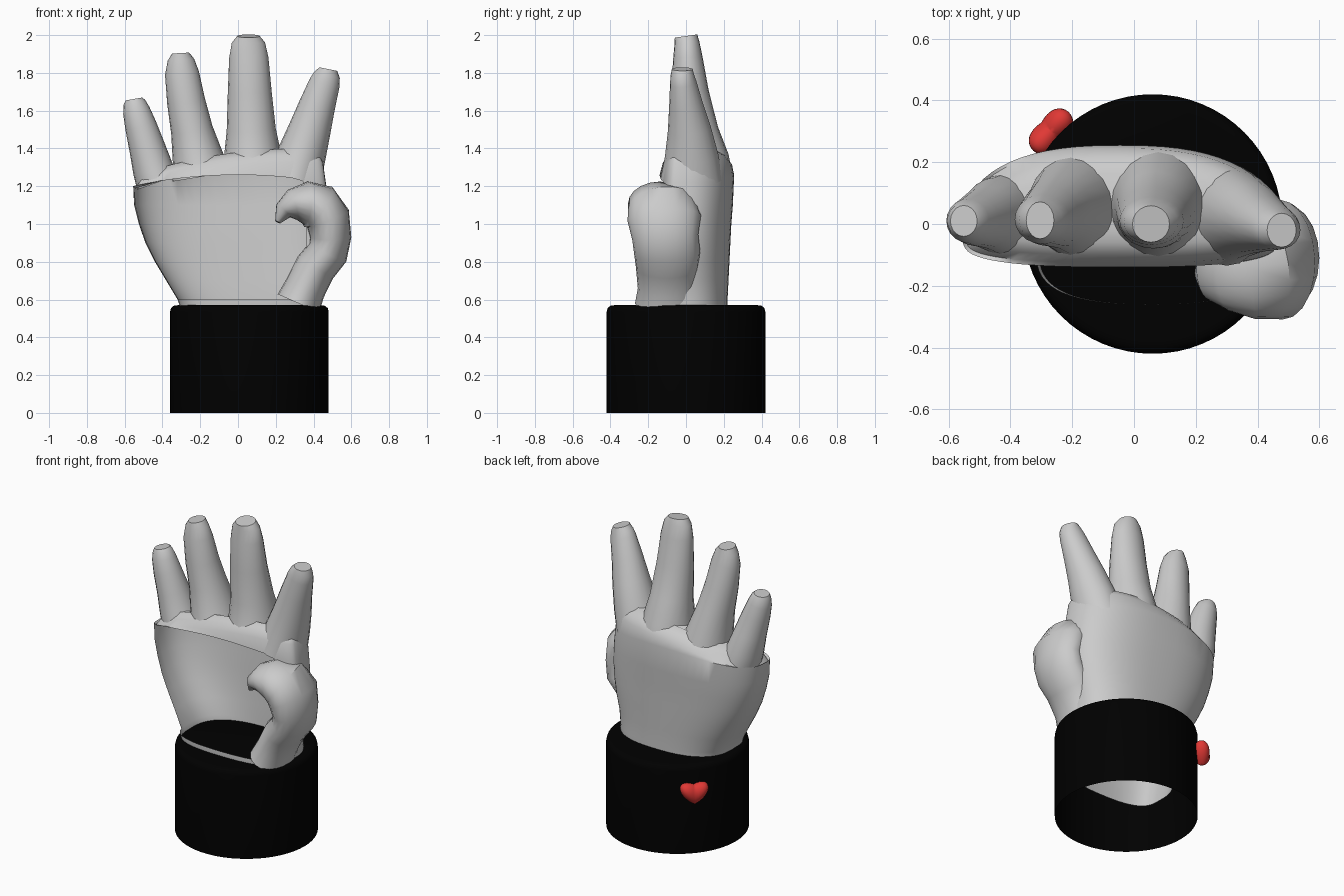
import bpy, bmesh
from math import sin, cos, pi, radians
from mathutils import Vector

if "Cube" in bpy.data.objects:
    bpy.data.objects.remove(bpy.data.objects["Cube"])


def finish(name, bm, color=None, angle=40):
    bmesh.ops.recalc_face_normals(bm, faces=bm.faces)
    me = bpy.data.meshes.new(name)
    bm.to_mesh(me)
    bm.free()
    ob = bpy.data.objects.new(name, me)
    bpy.context.collection.objects.link(ob)
    bpy.ops.object.select_all(action='DESELECT')
    ob.select_set(True)
    bpy.context.view_layer.objects.active = ob
    bpy.ops.object.shade_smooth_by_angle(angle=radians(angle))
    if color:
        mat = bpy.data.materials.new(name + "_color")
        mat.diffuse_color = color
        mat.use_nodes = True
        mat.node_tree.nodes["Principled BSDF"].inputs["Base Color"].default_value = mat.diffuse_color
        me.materials.append(mat)
    return ob


def loft(rings, skip=lambda j, i: False, cap_start=True, cap_end=True):
    """Bridge rings of points; skip(ring, segment) leaves a hole."""
    bm = bmesh.new()
    vs = [[bm.verts.new(p) for p in r] for r in rings]
    n = len(vs[0])
    for j in range(len(vs) - 1):
        for i in range(n):
            if not skip(j, i):
                k = (i + 1) % n
                bm.faces.new((vs[j][i], vs[j][k], vs[j + 1][k], vs[j + 1][i]))
    if cap_start:
        bm.faces.new(vs[0][::-1])
    if cap_end:
        bm.faces.new(vs[-1])
    return bm


def tube(name, rows, n=20, cap_start=False):
    """Tube along a path; row = (x, y, z, half width, half depth)."""
    c = [Vector(r[:3]) for r in rows]
    rings = []
    for j, (_, _, _, ru, rv) in enumerate(rows):
        t = c[min(j + 1, len(c) - 1)] - c[max(j - 1, 0)]
        u = Vector((0, 1, 0)).cross(t).normalized()
        v = t.cross(u).normalized()
        rings.append([c[j] + u * ru * cos(2 * pi * i / n) + v * rv * sin(2 * pi * i / n)
                      for i in range(n)])
    return finish(name, loft(rings, cap_start=cap_start))


def power(v, p=0.8):
    return (1 if v >= 0 else -1) * abs(v) ** p


# Cuff: tube open below, rounded top rim
CX = 0.06
prof = [(.42, 0), (.42, .535), (.415, .555), (.40, .567), (.38, .57)]
finish("cuff", loft([[(CX + r * cos(2 * pi * i / 64), r * sin(2 * pi * i / 64), z)
                      for i in range(64)] for r, z in prof], cap_start=False),
       (0, 0, 0, 1))

# Hand shell: open wrist, back of hand and knuckles, with the palm side left open
N = 64
sections = [  # z, left, right, front, back
    (.24, -.24, .36, -.22, .20),
    (.57, -.31, .43, -.26, .22),
    (.60, -.32, .43, -.26, .22),
    (.70, -.38, .44, -.22, .225),
    (.80, -.44, .465, -.19, .23),
    (.90, -.49, .48, -.17, .235),
    (1.0, -.525, .485, -.155, .24),
    (1.10, -.55, .48, -.145, .248),
    (1.20, -.555, .465, -.14, .255),
    (1.25, -.545, .45, -.125, .245),
    (1.29, -.51, .43, -.10, .215),
    (1.32, -.46, .38, -.06, .165),
]
rings = []
for z, xl, xr, yf, yb in sections:
    ring = []
    for i in range(N):
        a = 2 * pi * i / N
        x = (xl + xr) / 2 + (xr - xl) / 2 * power(cos(a))
        p = .8 if sin(a) > 0 else .5
        mid = -.03
        y = mid + (yb - mid if sin(a) > 0 else mid - yf) * power(sin(a), p)
        lift = .06 * (1 - (x / .56) ** 2) * (z >= 1.2) + .12 * x * (z > 1.22)
        ring.append((x, y, z + lift))
    rings.append(ring)
finish("hand_shell", loft(rings, skip=lambda j, i: 2 <= j < 8 and
                          1.04 < 2 * i / N < 1.72, cap_start=False))

# Fingers
tube("little_finger", [
    (-.425, .03, 1.22, .115, .13), (-.45, .03, 1.29, .108, .12), (-.48, .022, 1.40, .096, .1),
    (-.515, .012, 1.52, .084, .083), (-.538, .01, 1.60, .072, .071),
    (-.548, .01, 1.645, .058, .058), (-.551, .01, 1.662, .044, .05)])
tube("ring_finger", [
    (-.195, .055, 1.25, .155, .175), (-.21, .055, 1.34, .137, .15), (-.245, .042, 1.50, .111, .12),
    (-.275, .025, 1.65, .101, .098), (-.297, .015, 1.80, .09, .08),
    (-.302, .012, 1.87, .07, .066), (-.304, .012, 1.905, .045, .06)])
tube("middle_finger", [
    (.08, .06, 1.27, .165, .185), (.078, .06, 1.36, .152, .165), (.07, .045, 1.50, .13, .125),
    (.062, .02, 1.70, .116, .10), (.057, .01, 1.88, .104, .078),
    (.055, .005, 1.96, .088, .066), (.055, 0, 1.995, .06, .06)])
tube("index_finger", [
    (.30, .03, 1.24, .14, .165), (.335, .03, 1.36, .13, .142), (.38, .018, 1.50, .112, .115),
    (.42, .0, 1.63, .096, .09), (.46, -.015, 1.75, .081, .07),
    (.472, -.02, 1.79, .069, .062), (.478, -.02, 1.82, .048, .055)])

# Thumb: rises from the wrist and curls in over the palm
tube("thumb", [
    (.32, -.10, .58, .12, .17), (.355, -.10, .66, .11, .155), (.41, -.10, .77, .11, .165),
    (.475, -.10, .85, .11, .175), (.49, -.11, .93, .11, .175), (.475, -.115, 1.03, .12, .195),
    (.425, -.125, 1.09, .13, .185), (.36, -.14, 1.11, .115, .17),
    (.29, -.15, 1.10, .085, .13), (.24, -.155, 1.07, .05, .09),
    (.21, -.16, 1.01, .015, .03)])

# Heart button on the back of the cuff: a sphere sheared into two lobes
bm = bmesh.new()
bmesh.ops.create_uvsphere(bm, u_segments=32, v_segments=16, radius=1)
out = Vector((-.34, .31, 0)).normalized()
side = out.cross(Vector((0, 0, 1)))
spot = Vector((CX, 0, .42)) + out * .445
for v in bm.verts:
    a, c, b = v.co
    v.co = spot + side * .085 * a + out * .05 * c * (.85 + .4 * abs(a)) \
        + Vector((0, 0, .062 * (b + .65 * abs(a) - .4)))
finish("heart_button", bm, (.75, .04, .035, 1), 60)
